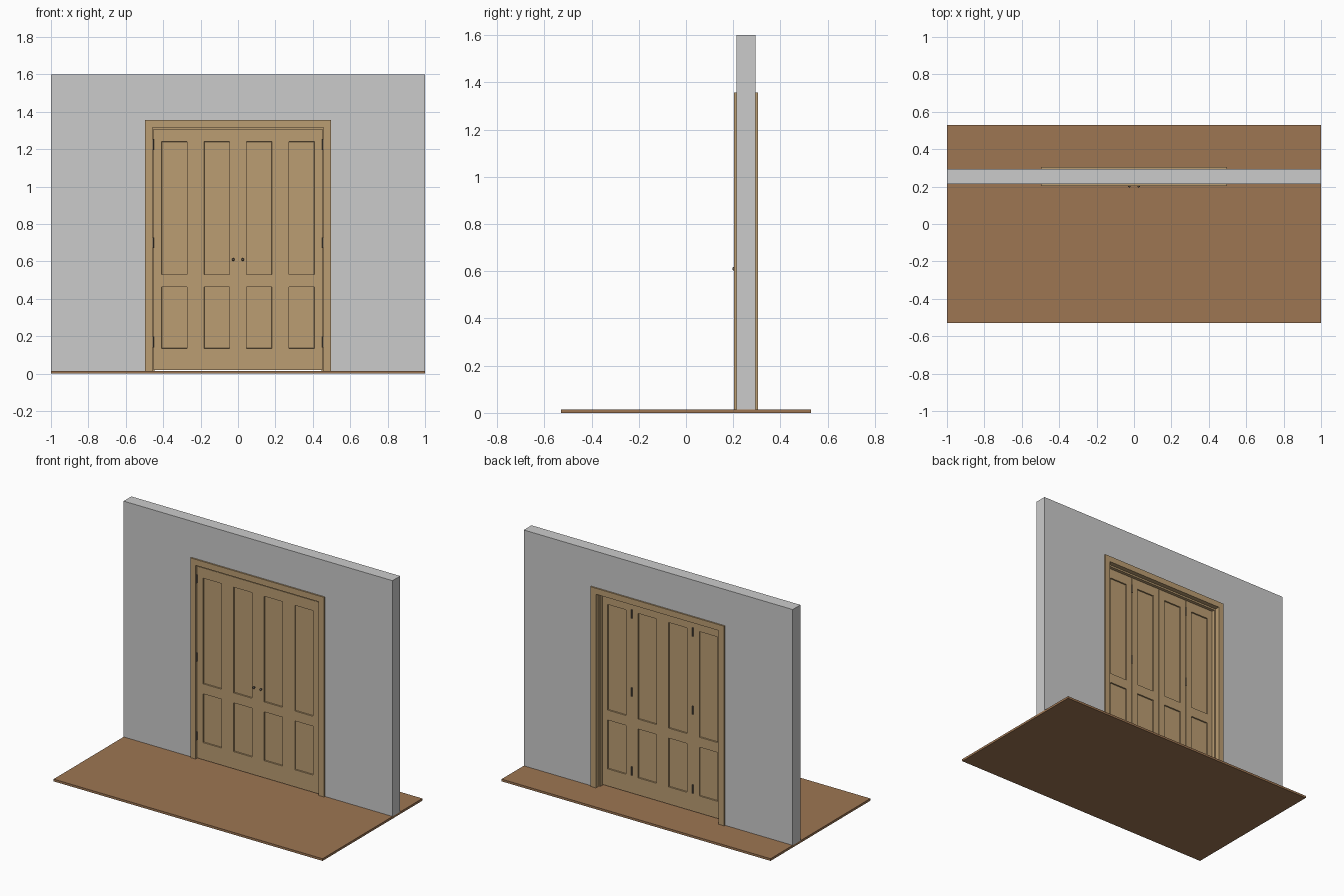
import bpy, bmesh, math
from mathutils import Vector, Matrix

if "Cube" in bpy.data.objects:
    bpy.data.objects.remove(bpy.data.objects["Cube"])


def material(name, rgb):
    m = bpy.data.materials.new(name)
    m.diffuse_color = (*rgb, 1)
    m.use_nodes = True
    m.node_tree.nodes["Principled BSDF"].inputs["Base Color"].default_value = m.diffuse_color
    return m


WOOD = material("light_wood", (0.50, 0.34, 0.17))
FLOOR = material("floor_wood", (0.34, 0.18, 0.085))
METAL = material("dark_metal", (0.12, 0.10, 0.08))


def finish(name, bm, mat=None):
    bmesh.ops.recalc_face_normals(bm, faces=bm.faces)
    me = bpy.data.meshes.new(name)
    bm.to_mesh(me)
    bm.free()
    ob = bpy.data.objects.new(name, me)
    bpy.context.collection.objects.link(ob)
    if mat:
        me.materials.append(mat)
    return ob


def box_bm(x0, x1, y0, y1, z0, z1):
    bm = bmesh.new()
    bmesh.ops.create_cube(bm, size=1)
    for v in bm.verts:
        v.co = Vector(((x0 + x1) / 2 + v.co.x * (x1 - x0),
                       (y0 + y1) / 2 + v.co.y * (y1 - y0),
                       (z0 + z1) / 2 + v.co.z * (z1 - z0)))
    return bm


def arch(name, xi, xo, zi, zo, y0, y1, mat=None, z0=0.015):
    """Upside-down U profile extruded through y."""
    bm = bmesh.new()
    pts = [(-xo, z0), (-xi, z0), (-xi, zi), (xi, zi), (xi, z0), (xo, z0), (xo, zo), (-xo, zo)]
    f = bm.faces.new([bm.verts.new((x, y0, z)) for x, z in pts])
    r = bmesh.ops.extrude_face_region(bm, geom=[f])
    for v in r["geom"]:
        if isinstance(v, bmesh.types.BMVert):
            v.co.y = y1
    return finish(name, bm, mat)


# floor and wall with door opening
finish("floor", box_bm(-1, 1, -0.53, 0.53, 0, 0.015), FLOOR)
arch("wall", 0.468, 1.0, 1.328, 1.6, 0.213, 0.295)

# jamb lining, casings on both faces, door stop
arch("jamb", 0.457, 0.468, 1.317, 1.328, 0.213, 0.295, WOOD)
arch("front_casing", 0.457, 0.497, 1.317, 1.357, 0.203, 0.213, WOOD)
arch("back_casing", 0.457, 0.497, 1.317, 1.357, 0.295, 0.305, WOOD)
arch("door_stop", 0.447, 0.457, 1.305, 1.317, 0.251, 0.273, WOOD)

# four leaves, each with two recessed panels on both faces
YF, YB, ZB, ZT = 0.213, 0.249, 0.02, 1.309
STILE = 0.045
PANELS = [(0.135, 0.463), (0.53, 1.24)]


def leaf(name, x0, x1):
    bm = box_bm(x0, x1, YF, YB, ZB, ZT)
    cuts = [((x, 0, 0), (1, 0, 0)) for x in (x0 + STILE, x1 - STILE)]
    cuts += [((0, 0, z), (0, 0, 1)) for p in PANELS for z in p]
    for co, no in cuts:
        bmesh.ops.bisect_plane(bm, geom=bm.verts[:] + bm.edges[:] + bm.faces[:],
                               plane_co=co, plane_no=no)
    bmesh.ops.recalc_face_normals(bm, faces=bm.faces)
    sel = []
    for f in bm.faces:
        c = f.calc_center_median()
        if abs(f.normal.y) > 0.9 and x0 + STILE < c.x < x1 - STILE \
                and any(a < c.z < b for a, b in PANELS):
            sel.append(f)
    bmesh.ops.inset_individual(bm, faces=sel, thickness=0.001, depth=-0.009)
    return finish(name, bm, WOOD)


EDGES = [-0.454, -0.227, 0, 0.227, 0.454]
for i, n in enumerate(["outer_left", "inner_left", "inner_right", "outer_right"]):
    leaf(n + "_leaf", EDGES[i] + 0.001, EDGES[i + 1] - 0.001)


# hinge knuckles: front at the jambs, back at the folds
def hinge(name, x, y, z):
    bm = bmesh.new()
    bmesh.ops.create_cone(bm, cap_ends=True, segments=12, radius1=0.004, radius2=0.004,
                          depth=0.058, matrix=Matrix.Translation((x, y, z)))
    finish(name, bm, METAL)


for side, s in (("left", -1), ("right", 1)):
    for k, z in enumerate((0.17, 0.70, 1.225)):
        hinge(f"{side}_jamb_hinge_{k + 1}", s * 0.454, YF - 0.002, z)
        hinge(f"{side}_fold_hinge_{k + 1}", s * 0.227, YB + 0.002, z)

# turned knobs on the inner leaves
PROFILE = [(0, 0), (0.005, 0), (0.004, -0.006), (0.007, -0.009), (0.0075, -0.012),
           (0.005, -0.016), (0, -0.017)]
for side, s in (("left", -1), ("right", 1)):
    bm = bmesh.new()
    c = Vector((s * 0.025, YF, 0.61))
    vs = [bm.verts.new(c + Vector((r, y, 0))) for r, y in PROFILE]
    es = [bm.edges.new(p) for p in zip(vs, vs[1:])]
    bmesh.ops.spin(bm, geom=vs + es, cent=c, axis=(0, 1, 0), angle=2 * math.pi, steps=16)
    bmesh.ops.remove_doubles(bm, verts=bm.verts, dist=0.0001)
    ob = finish(side + "_knob", bm, METAL)
    ob.data.shade_smooth()
